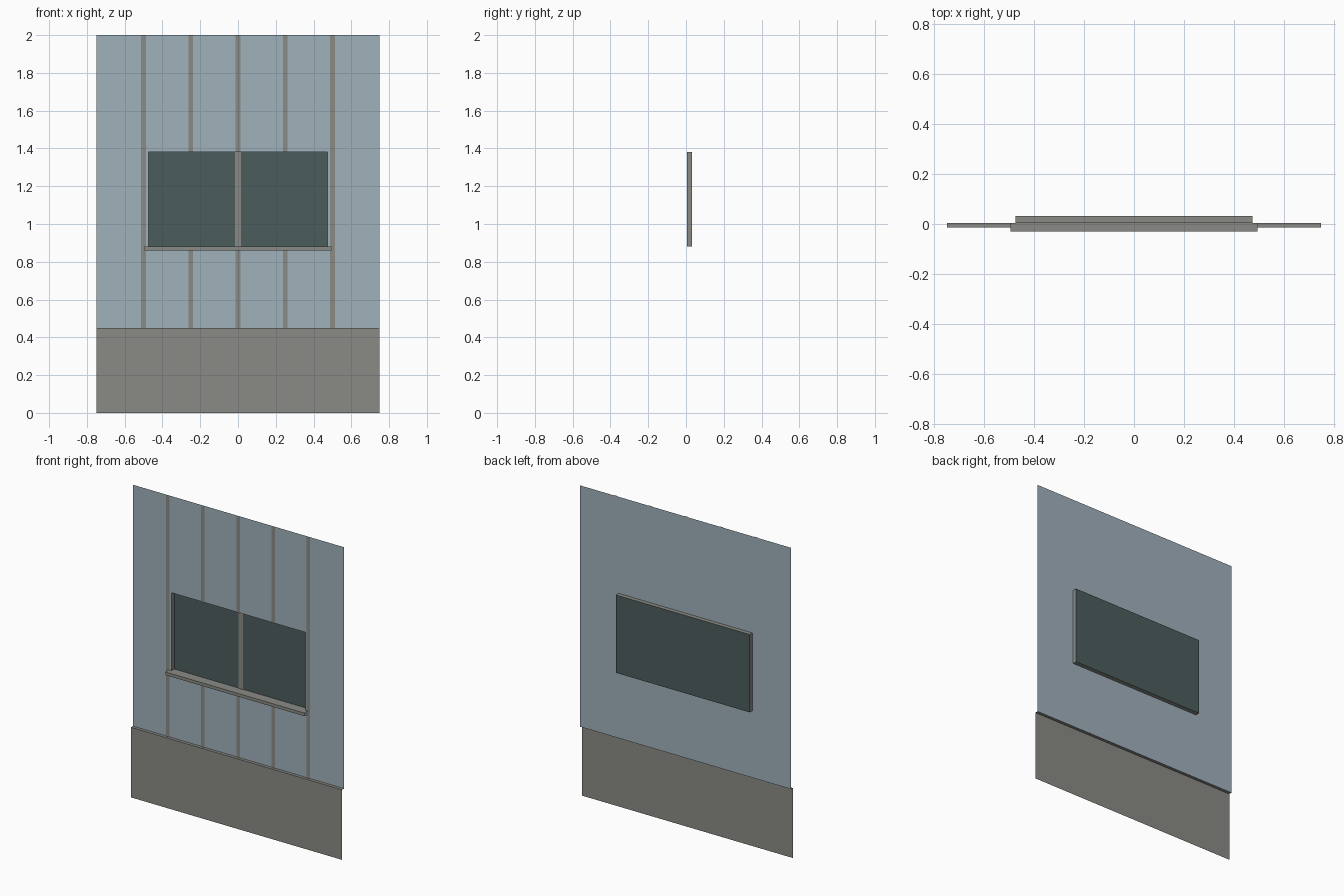
import bpy
import bmesh

cube = bpy.data.objects.get("Cube")
if cube:
    bpy.data.objects.remove(cube, do_unlink=True)


def make_material(name, rgb):
    mat = bpy.data.materials.new(name)
    mat.use_nodes = True
    mat.diffuse_color = (*rgb, 1)
    mat.node_tree.nodes["Principled BSDF"].inputs["Base Color"].default_value = (*rgb, 1)
    return mat


blue = make_material("blue grey cladding", (0.35, 0.44, 0.50))
grey = make_material("warm grey trim", (0.255, 0.255, 0.232))
glass = make_material("dark green glass", (0.073, 0.108, 0.107))

# Depth of each layer, front to back
SILL_Y, BASE_Y, BATTEN_Y, WALL_Y, MULLION_Y, GLASS_Y = -0.031, -0.015, 0.001, 0.005, 0.028, 0.032
# Main outlines
HALF, TOP, BASE_TOP = 0.75, 2.0, 0.45
WIN, WIN_LOW, WIN_HIGH = 0.475, 0.88, 1.38
SILL, SILL_LOW = 0.495, 0.86


def build(name, mat, quads):
    """Mesh object from a list of four-corner faces."""
    bm = bmesh.new()
    for corners in quads:
        bm.faces.new([bm.verts.new(c) for c in corners])
    bmesh.ops.remove_doubles(bm, verts=bm.verts, dist=0.0001)
    mesh = bpy.data.meshes.new(name)
    bm.to_mesh(mesh)
    bm.free()
    mesh.materials.append(mat)
    obj = bpy.data.objects.new(name, mesh)
    bpy.context.collection.objects.link(obj)
    return obj


def upright(x0, x1, z0, z1, y):
    """Face looking towards the front."""
    return [(x0, y, z0), (x1, y, z0), (x1, y, z1), (x0, y, z1)]


def level(half, y0, y1, z):
    """Face looking up."""
    return [(-half, y0, z), (half, y0, z), (half, y1, z), (-half, y1, z)]


def jamb(x, y0, y1, z0, z1):
    """Face looking sideways."""
    return [(x, y0, z0), (x, y1, z0), (x, y1, z1), (x, y0, z1)]


# Clad wall around the window opening
xs, zs = (-HALF, -WIN, WIN, HALF), (BASE_TOP, WIN_LOW, WIN_HIGH, TOP)
build("clad_wall", blue, [upright(xs[i], xs[i + 1], zs[j], zs[j + 1], WALL_Y)
                          for i in range(3) for j in range(3) if (i, j) != (1, 1)])

# Plinth with its ledge
build("plinth", grey, [upright(-HALF, HALF, 0, BASE_TOP, BASE_Y),
                       level(HALF, BASE_Y, WALL_Y, BASE_TOP)])

# Battens: the outer pair run past the window, the others stop at it
for i in range(-2, 3):
    x, w = i * 0.25, 0.0125
    spans = [(BASE_TOP, TOP)] if abs(i) == 2 else [(BASE_TOP, SILL_LOW), (WIN_HIGH, TOP)]
    build(f"batten_{i + 3}", grey, [upright(x - w, x + w, a, b, BATTEN_Y) for a, b in spans])

# Window recess, glass and mullion
build("window_reveal", grey, [
    jamb(-WIN, WALL_Y, GLASS_Y, WIN_LOW, WIN_HIGH),
    jamb(WIN, WALL_Y, GLASS_Y, WIN_LOW, WIN_HIGH)[::-1],
    level(WIN, WALL_Y, GLASS_Y, WIN_LOW),
    level(WIN, WALL_Y, GLASS_Y, WIN_HIGH)[::-1]])
build("window_glass", glass, [upright(-WIN, WIN, WIN_LOW, WIN_HIGH, GLASS_Y)])
build("window_mullion", grey, [upright(-0.017, 0.017, WIN_LOW, WIN_HIGH, MULLION_Y)])

# Projecting sill
build("window_sill", grey, [
    level(SILL, SILL_Y, WALL_Y, WIN_LOW),
    upright(-SILL, SILL, SILL_LOW, WIN_LOW, SILL_Y),
    level(SILL, SILL_Y, WALL_Y, SILL_LOW)[::-1]])
